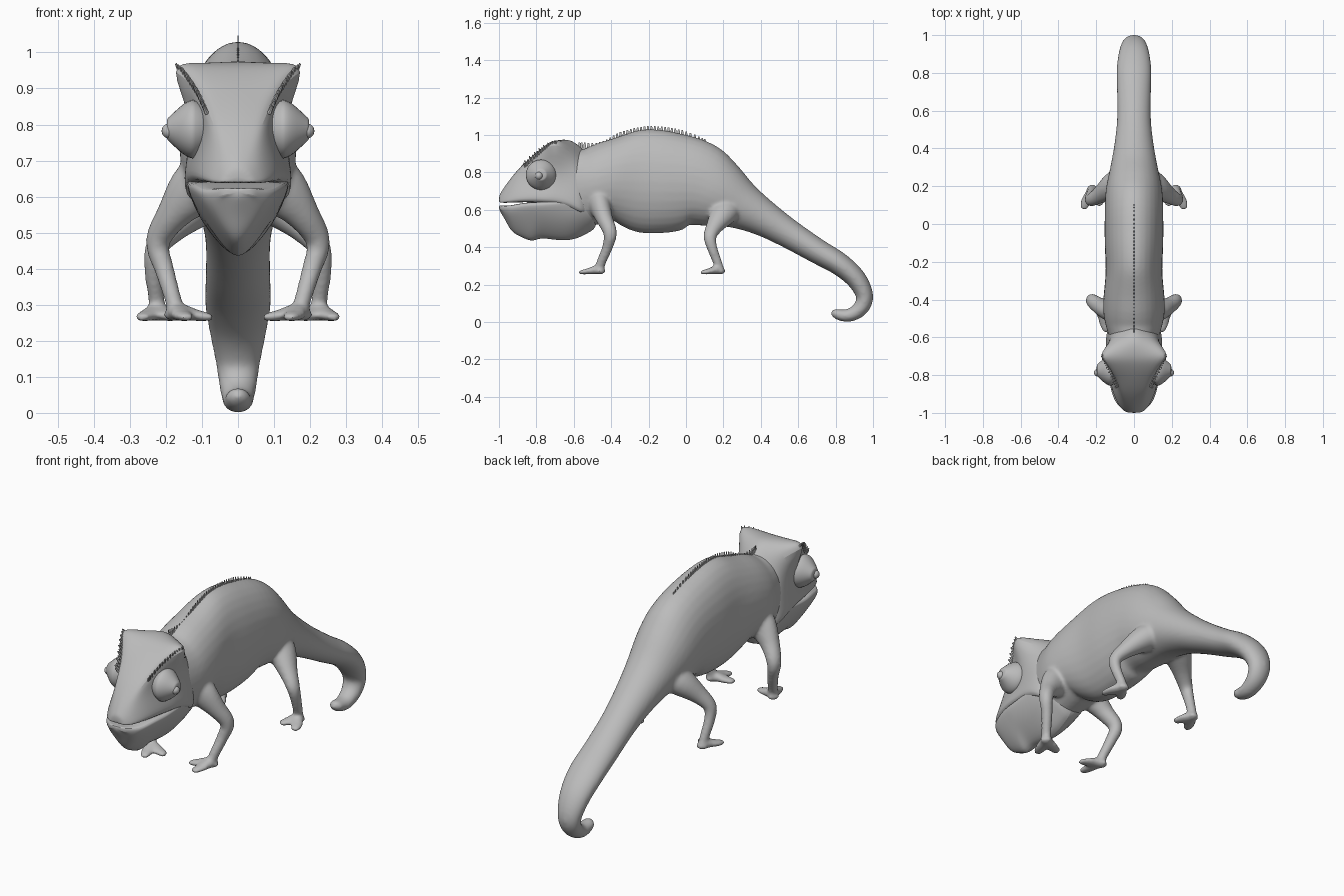
import bpy, bmesh, math
from mathutils import Vector, Matrix

if "Cube" in bpy.data.objects:
    bpy.data.objects.remove(bpy.data.objects["Cube"], do_unlink=True)

skin = bpy.data.materials.new("matte_grey_skin")
skin.use_nodes = True
grey = (0.5, 0.5, 0.5, 1)
skin.diffuse_color = grey
skin.node_tree.nodes["Principled BSDF"].inputs["Base Color"].default_value = grey


def spline(stations, steps):
    """Smooth curve passing through every station, any number of values each."""
    last = len(stations) - 1
    result = []
    for i in range(last):
        a, b, c, d = (stations[min(max(k, 0), last)] for k in range(i - 1, i + 3))
        for s in range(steps):
            t = s / steps
            result.append([q + t * ((r - p) + t * ((2 * p - 5 * q + 4 * r - u)
                          + t * (3 * (q - r) + u - p))) / 2
                           for p, q, r, u in zip(a, b, c, d)])
    return result + [list(stations[-1])]


def finish(name, bm, mirror=False, subdivide=0):
    bmesh.ops.recalc_face_normals(bm, faces=bm.faces[:])
    mesh = bpy.data.meshes.new(name)
    bm.to_mesh(mesh)
    bm.free()
    mesh.materials.append(skin)
    obj = bpy.data.objects.new(name, mesh)
    bpy.context.collection.objects.link(obj)
    bpy.ops.object.select_all(action="DESELECT")
    obj.select_set(True)
    bpy.context.view_layer.objects.active = obj
    bpy.ops.object.shade_smooth_by_angle(angle=math.radians(50))
    if mirror:
        obj.modifiers.new("Mirror", "MIRROR")
    if subdivide:
        sub = obj.modifiers.new("Smooth", "SUBSURF")
        sub.levels = sub.render_levels = subdivide
    return obj


def loft(bm, rings):
    """Skin a list of closed rings and cap both ends."""
    loops = [[bm.verts.new(p) for p in ring] for ring in rings]
    n = len(loops[0])
    for a, b in zip(loops, loops[1:]):
        for i in range(n):
            j = (i + 1) % n
            bm.faces.new((a[i], a[j], b[j], b[i]))
    bm.faces.new(loops[0])
    bm.faces.new(loops[-1])


def tube(bm, stations, ref, steps=4, sides=16):
    """Stations are x, y, z, radius along ref, radius across ref."""
    path = spline(stations, steps)
    points = [Vector(p[:3]) for p in path]
    rings = []
    for i, p in enumerate(path):
        along = (points[min(i + 1, len(path) - 1)] - points[max(i - 1, 0)]).normalized()
        side = (ref - along * ref.dot(along)).normalized()
        up = along.cross(side)
        angles = [math.tau * k / sides for k in range(sides)]
        rings.append([points[i] + side * p[3] * math.cos(a) + up * p[4] * math.sin(a)
                      for a in angles])
    loft(bm, rings)


def half_to_ring(half, y):
    """Mirror a half cross-section that starts and ends on the centre plane."""
    return [(x, y, z) for x, z in half] + [(-x, y, z) for x, z in half[-2:0:-1]]


X, Y, Z = Vector((1, 0, 0)), Vector((0, 1, 0)), Vector((0, 0, 1))

# Torso running into the curled tail: y, z, half width, half depth
trunk = [(-.62, .705, .125, .22), (-.5, .725, .158, .205), (-.4, .752, .162, .22),
         (-.25, .753, .15, .274), (-.1, .748, .155, .272), (.05, .738, .155, .238),
         (.17, .688, .15, .192), (.3, .62, .125, .13), (.42, .552, .104, .097),
         (.55, .472, .09, .078), (.7, .38, .09, .067), (.82, .31, .092, .061),
         (.91, .23, .08, .054), (.955, .14, .062, .046), (.935, .075, .052, .042),
         (.88, .038, .044, .036), (.83, .036, .038, .031), (.795, .048, .031, .024),
         (.778, .056, .012, .012)]
bm = bmesh.new()
tube(bm, [(0, *s) for s in trunk], X, steps=5, sides=32)

# Legs from shoulder or hip down to the ankle, with two opposed toes each
front_leg = [(.06, -.47, .68, .07, .08), (.125, -.457, .615, .058, .074),
             (.18, -.435, .55, .045, .048), (.223, -.405, .475, .037, .034),
             (.205, -.42, .4, .029, .028), (.18, -.455, .315, .026, .024),
             (.173, -.465, .278, .028, .022)]
back_leg = [(.04, .23, .62, .09, .07), (.11, .2, .58, .075, .066),
            (.18, .155, .515, .048, .043), (.228, .128, .455, .035, .031),
            (.234, .142, .39, .028, .026), (.226, .17, .315, .025, .023),
            (.224, .178, .278, .028, .022)]
for leg, tips in [(front_leg, [(.07, -.5), (.14, -.572)]),
                  (back_leg, [(.272, .08), (.172, .098)])]:
    ax, ay = leg[-1][:2]
    for side in (1, -1):
        tube(bm, [(side * x, *rest) for x, *rest in leg], Y)
        for tx, ty in tips:
            toe = [(-.3, .266, .011, .012), (-.1, .274, .02, .026),
                   (.2, .278, .023, .028), (.6, .27, .016, .03),
                   (.9, .266, .012, .024), (1.02, .265, .009, .012)]
            tube(bm, [(side * (ax + (tx - ax) * t), ay + (ty - ay) * t, *rest)
                      for t, *rest in toe], Z, sides=12)
body = finish("body_legs_and_tail", bm)

# Fuse the limbs into the trunk with soft joints
fuse = body.modifiers.new("Fuse", "REMESH")
fuse.mode = "VOXEL"
fuse.voxel_size = .008
fuse.use_smooth_shade = True
soften = body.modifiers.new("Soften", "SMOOTH")
soften.factor = .5
soften.iterations = 14

# Skull with flared brow: y, top, brow x, brow z, socket x, socket z, lip x, lip z
skull = [(-1, .675, .02, .668, .028, .66, .035, .64),
         (-.97, .725, .037, .712, .058, .69, .075, .637),
         (-.9, .815, .07, .805, .08, .76, .11, .64),
         (-.82, .892, .11, .88, .092, .79, .13, .64),
         (-.75, .945, .165, .948, .1, .8, .14, .635),
         (-.695, .97, .208, .976, .118, .81, .145, .63),
         (-.62, .98, .135, .925, .13, .8, .15, .61),
         (-.56, .94, .08, .87, .13, .78, .14, .58),
         (-.52, .89, .05, .83, .1, .76, .1, .58)]
bm = bmesh.new()
rings = []
for y, top, bx, bz, sx, sz, lx, lz in spline(skull, 2):
    rings.append(half_to_ring([(0, top), (bx * .55, top * .6 + bz * .4), (bx, bz),
                               (sx, sz), (lx, lz * .75 + sz * .25), (lx, lz),
                               (lx * .5, lz), (0, lz)], y))
loft(bm, rings)
finish("head", bm, subdivide=2)

# Lower jaw and throat pouch: y, lip x, lip z, side x, side z, bottom z
jaw = [(-1, .035, .625, .025, .612, .6), (-.965, .078, .622, .06, .57, .54),
       (-.93, .105, .625, .075, .55, .475), (-.87, .125, .636, .09, .545, .438),
       (-.82, .135, .64, .098, .545, .42), (-.77, .14, .642, .105, .545, .437),
       (-.66, .142, .652, .112, .545, .422), (-.57, .14, .67, .12, .56, .438),
       (-.47, .11, .68, .105, .58, .5)]
bm = bmesh.new()
rings = []
for y, lx, lz, sx, sz, low in spline(jaw, 2):
    rings.append(half_to_ring([(0, lz), (lx * .6, lz), (lx, lz), (lx, lz - .025), (sx, sz),
                               (sx * .45, (sz + 2 * low) / 3), (0, low)], y))
loft(bm, rings)
finish("lower_jaw", bm, subdivide=2)

# Conical eye turrets with small eyeballs
eye_y, eye_z = -.775, .787
bm = bmesh.new()
turret = [(.095, .066), (.118, .079), (.132, .08), (.152, .069), (.173, .051),
          (.19, .035), (.197, .026), (.197, .004)]
tube(bm, [(x, eye_y, eye_z, r, r) for x, r in turret], Y, steps=2, sides=28)
finish("eye_turret", bm, mirror=True)
bm = bmesh.new()
bmesh.ops.create_uvsphere(bm, u_segments=16, v_segments=10, radius=.021,
                          matrix=Matrix.Translation((.191, eye_y - .012, eye_z - .005)))
finish("eyeball", bm, mirror=True)


def spike(bm, base, direction, height, thin, wide):
    turn = direction.to_track_quat("Z", "Y").to_matrix().to_4x4()
    size = Matrix.Diagonal((thin, wide, height, 1))
    place = Matrix.Translation(base + direction * height * .3)
    bmesh.ops.create_cone(bm, cap_ends=True, segments=6, radius1=1, radius2=.45,
                          depth=1, matrix=place @ turn @ size)


# Row of small spines along the back
ridge = spline([(-.57, .935), (-.46, .936), (-.35, .99), (-.24, 1.018), (-.13, 1.019),
                (-.02, 1), (.1, .954)], 6)
bm = bmesh.new()
for y, z in ridge:
    spike(bm, Vector((0, y, z)), Z, .032, .003, .009)
finish("back_spines", bm)

# Scaly spines along each brow
brow = spline([(.088, -.86, .835), (.112, -.8, .888), (.142, -.74, .932),
               (.162, -.69, .948)], 5)
bm = bmesh.new()
for i, (x, y, z) in enumerate(brow):
    lean = Vector((.4, -.45, .8)).normalized()
    spike(bm, Vector((x, y, z)), lean, .024 + .008 * (i % 2), .006, .008)
finish("brow_spines", bm, mirror=True)
